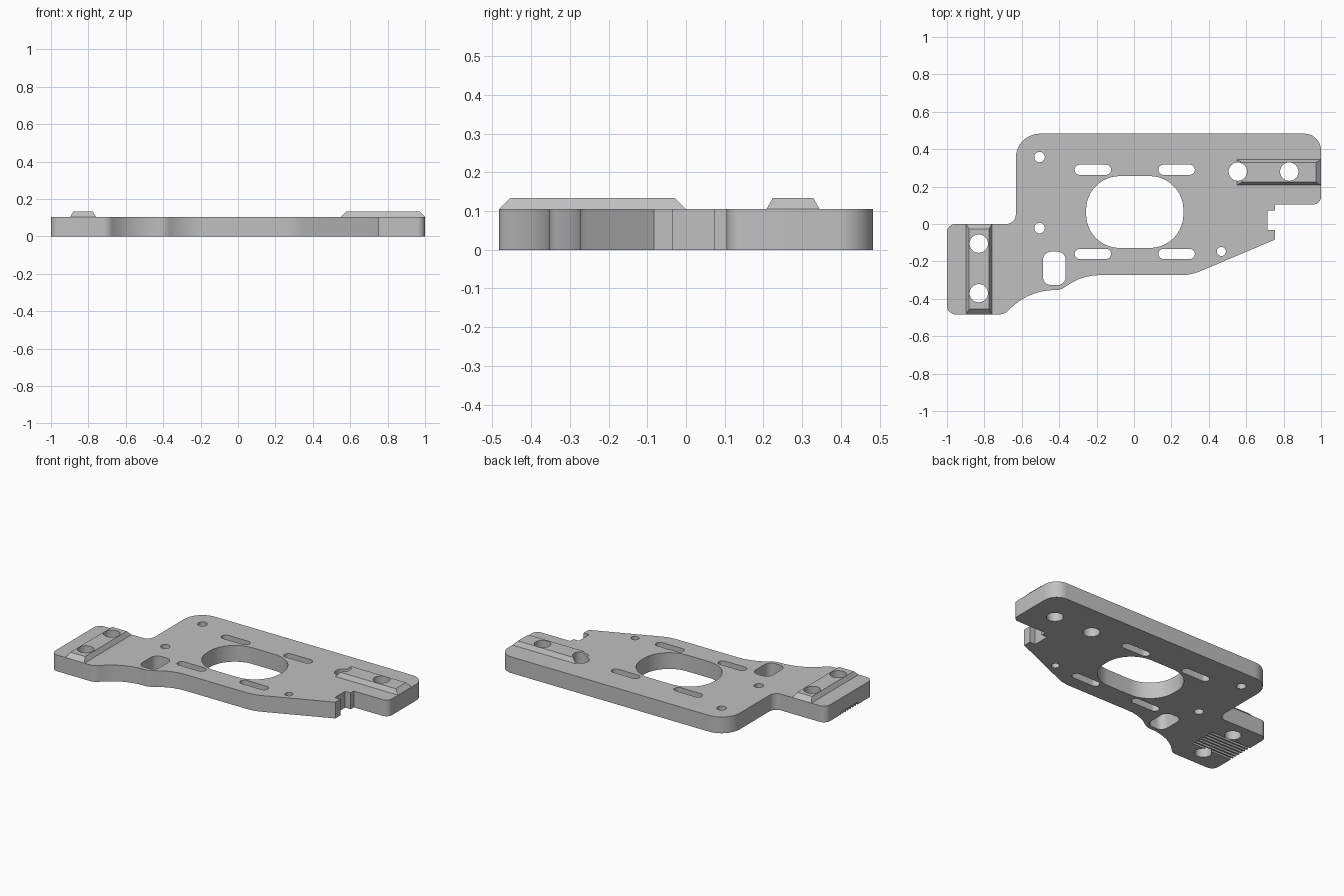
import bpy, bmesh, math
from mathutils import Vector

if "Cube" in bpy.data.objects:
    bpy.data.objects.remove(bpy.data.objects["Cube"], do_unlink=True)

THICK, TOP = 0.105, 0.133

grey = bpy.data.materials.new("light grey")
grey.use_nodes = True
grey.diffuse_color = (0.53, 0.53, 0.53, 1)
grey.node_tree.nodes["Principled BSDF"].inputs["Base Color"].default_value = grey.diffuse_color


def rounded(corners):
    """Polygon from (x, y, fillet radius) corners, convex or concave."""
    out = []
    n = len(corners)
    for i, (x, y, r) in enumerate(corners):
        p = Vector((x, y))
        if r == 0:
            out.append(p)
            continue
        a = (Vector(corners[i - 1][:2]) - p).normalized()
        b = (Vector(corners[(i + 1) % n][:2]) - p).normalized()
        half = a.angle(b) / 2
        centre = p + (a + b).normalized() * (r / math.sin(half))
        start = p + a * (r / math.tan(half)) - centre
        end = p + b * (r / math.tan(half)) - centre
        sweep = math.atan2(start.x * end.y - start.y * end.x, start.dot(end))
        steps = max(4, round(abs(sweep) / math.radians(7)))
        for k in range(steps + 1):
            t = sweep * k / steps
            c, s = math.cos(t), math.sin(t)
            out.append(centre + Vector((start.x * c - start.y * s, start.x * s + start.y * c)))
    return out


def box(x0, x1, y0, y1, r):
    return rounded([(x0, y0, r), (x1, y0, r), (x1, y1, r), (x0, y1, r)])


def circle(x, y, r, n=40):
    return [Vector((x + r * math.cos(math.tau * k / n), y + r * math.sin(math.tau * k / n)))
            for k in range(n)]


def loft(bm, low, high):
    """Closed solid between two matching rings of 3D points."""
    a = [bm.verts.new(p) for p in low]
    b = [bm.verts.new(p) for p in high]
    bm.faces.new(a[::-1])
    bm.faces.new(b)
    for i in range(len(a)):
        j = (i + 1) % len(a)
        bm.faces.new((a[i], a[j], b[j], b[i]))


def prism(bm, ring, z0, z1):
    loft(bm, [(p.x, p.y, z0) for p in ring], [(p.x, p.y, z1) for p in ring])


def finish(name, bm):
    bmesh.ops.recalc_face_normals(bm, faces=bm.faces[:])
    mesh = bpy.data.meshes.new(name)
    bm.to_mesh(mesh)
    bm.free()
    mesh.materials.append(grey)
    ob = bpy.data.objects.new(name, mesh)
    bpy.context.collection.objects.link(ob)
    return ob


def select(ob):
    bpy.ops.object.select_all(action="DESELECT")
    ob.select_set(True)
    bpy.context.view_layer.objects.active = ob


def cut(ob, cutter):
    select(ob)
    mod = ob.modifiers.new("cut", "BOOLEAN")
    mod.operation, mod.solver, mod.object = "DIFFERENCE", "EXACT", cutter
    bpy.ops.object.modifier_apply(modifier=mod.name)


# Main plate with two offset arms, belt notch and curved lower edge
outline = [
    (-1, -0.483, 0.045), (-0.692, -0.483, 0.06), (-0.565, -0.353, 0.34),
    (-0.39, -0.353, 0.09), (-0.282, -0.273, 0.3), (0.306, -0.273, 0.25),
    (0.755, -0.083, 0), (0.755, -0.033, 0), (0.715, -0.033, 0), (0.715, 0.073, 0),
    (0.755, 0.073, 0), (0.755, 0.105, 0), (1, 0.105, 0.04), (1, 0.483, 0.09),
    (-0.632, 0.483, 0.13), (-0.632, 0, 0.05), (-1, 0, 0.045),
]
bm = bmesh.new()
prism(bm, rounded(outline), 0, THICK)
plate = finish("mount_plate", bm)

# Through holes: motor opening, slots, window, screw holes
bm = bmesh.new()
rings = [box(-0.256, 0.264, -0.128, 0.256, 0.18), box(-0.487, -0.365, -0.327, -0.148, 0.045)]
for y in (0.29, -0.16):
    for x in (-0.22, 0.228):
        rings.append(box(x - 0.097, x + 0.097, y - 0.027, y + 0.027, 0.0265))
rings += [circle(-0.505, 0.358, 0.028), circle(-0.505, -0.022, 0.028), circle(0.467, -0.147, 0.024)]
rail_holes = [(-0.83, -0.105), (-0.83, -0.37), (0.555, 0.28), (0.83, 0.28)]
rings += [circle(x, y, 0.049) for x, y in rail_holes]
for ring in rings:
    prism(bm, ring, -0.1, 0.3)
hole_cutter = finish("hole_cutter", bm)

# Belt tooth grooves under the right arm
bm = bmesh.new()
for k in range(7):
    y = -0.24 + (k - 3) * 0.026
    section = [(y - 0.008, -0.02), (y + 0.008, -0.02), (y + 0.008, 0.008),
               (y + 0.004, 0.015), (y - 0.004, 0.015), (y - 0.008, 0.008)]
    loft(bm, [(-1.1, a, z) for a, z in section], [(-0.715, a, z) for a, z in section])
groove_cutter = finish("groove_cutter", bm)


# Raised bevelled rails on the arms
def rail(name, x0, x1, y0, y1, ix, iy):
    bm = bmesh.new()
    low = [(x0, y0), (x1, y0), (x1, y1), (x0, y1)]
    high = [(x0 + ix, y0 + iy), (x1 - ix, y0 + iy), (x1 - ix, y1 - iy), (x0 + ix, y1 - iy)]
    loft(bm, [(*p, THICK) for p in low], [(*p, TOP) for p in high])
    return finish(name, bm)


rails = [rail("right_rail", -0.897, -0.76, -0.483, 0, 0.016, 0.028),
         rail("left_rail", 0.55, 1, 0.208, 0.345, 0.028, 0.016)]

cut(plate, groove_cutter)
for ob in [plate] + rails:
    cut(ob, hole_cutter)
    select(ob)
    bpy.ops.object.shade_smooth_by_angle(angle=math.radians(25))
for cutter in (hole_cutter, groove_cutter):
    bpy.data.objects.remove(cutter, do_unlink=True)
